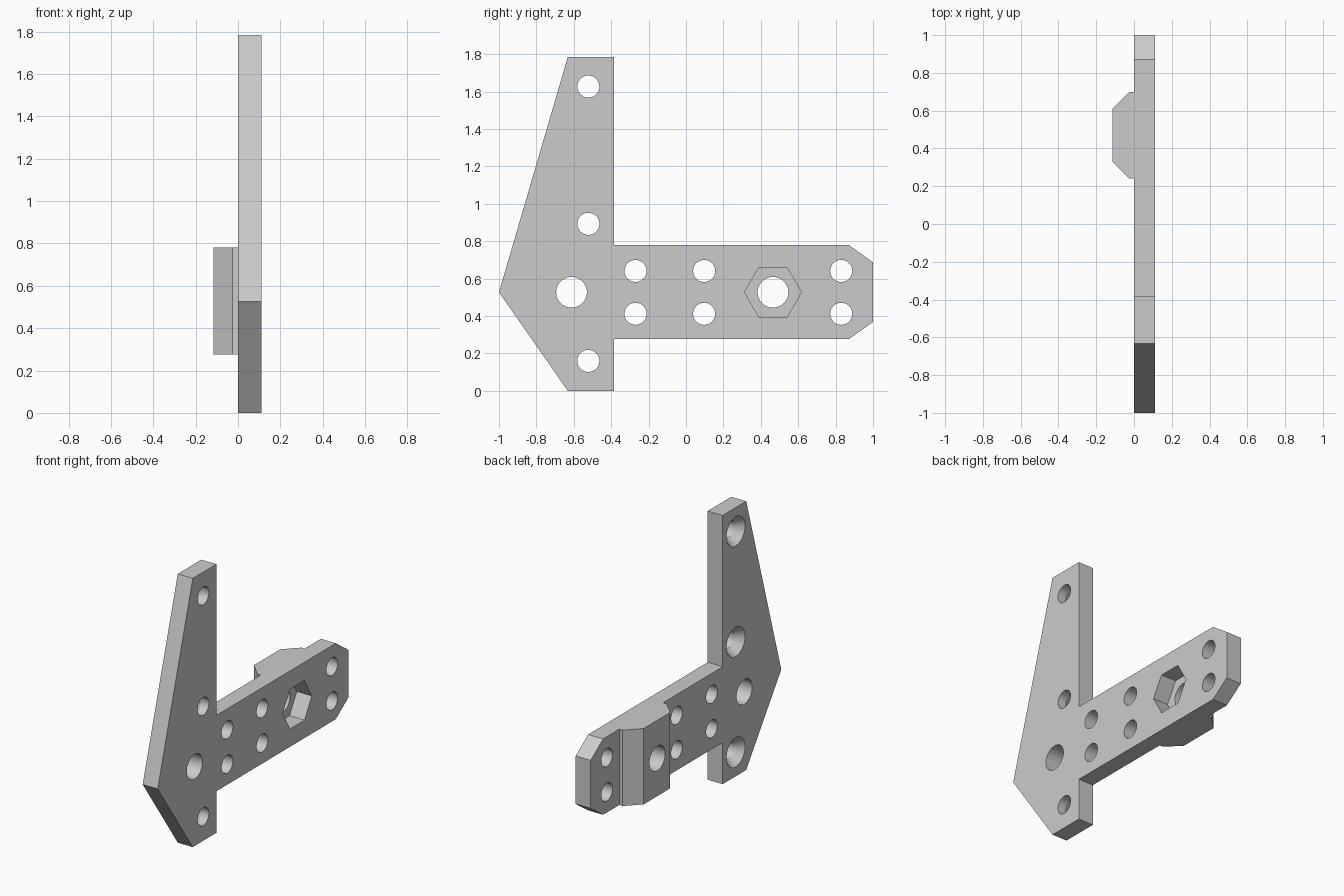
import bpy, bmesh, math
from mathutils import Matrix, Vector

if "Cube" in bpy.data.objects:
    bpy.data.objects.remove(bpy.data.objects["Cube"])


def prism(name, pts, vec):
    """Solid made by sweeping a planar outline along vec."""
    bm = bmesh.new()
    face = bm.faces.new([bm.verts.new(p) for p in pts])
    ext = bmesh.ops.extrude_face_region(bm, geom=[face])["geom"]
    bmesh.ops.translate(bm, vec=Vector(vec),
                        verts=[v for v in ext if isinstance(v, bmesh.types.BMVert)])
    bmesh.ops.recalc_face_normals(bm, faces=bm.faces)
    me = bpy.data.meshes.new(name)
    bm.to_mesh(me)
    bm.free()
    ob = bpy.data.objects.new(name, me)
    bpy.context.collection.objects.link(ob)
    return ob


def cutter(name, y, z, x0, x1, r0, r1=None, sides=48):
    """Cylinder or cone along x, radius r0 at x0 and r1 at x1."""
    bm = bmesh.new()
    place = Matrix.Translation(((x0 + x1) / 2, y, z)) @ Matrix.Rotation(math.pi / 2, 4, 'Y')
    bmesh.ops.create_cone(bm, cap_ends=True, segments=sides, radius1=r0,
                          radius2=r0 if r1 is None else r1, depth=x1 - x0, matrix=place)
    me = bpy.data.meshes.new(name)
    bm.to_mesh(me)
    bm.free()
    ob = bpy.data.objects.new(name, me)
    bpy.context.collection.objects.link(ob)
    ob.hide_render = True
    return ob


def boolean(target, other, op):
    """Apply a boolean and remove the helper."""
    mod = target.modifiers.new(op, 'BOOLEAN')
    mod.operation, mod.object, mod.solver = op, other, 'EXACT'
    bpy.context.view_layer.objects.active = target
    bpy.ops.object.modifier_apply(modifier=mod.name)
    bpy.data.objects.remove(other)


T, MID = 0.11, 0.527          # plate thickness, arm centre height
LOW, HIGH = 0.276, 0.78       # arm bottom and top

# Flat T-shaped plate
outline = [(-0.632, 0), (-0.385, 0), (-0.385, LOW), (0.87, LOW), (1, 0.368), (1, 0.687),
           (0.87, HIGH), (-0.385, HIGH), (-0.385, 1.785), (-0.632, 1.785), (-1, MID)]
plate = prism("bracket_plate", [(0, y, z) for y, z in outline], (T, 0, 0))

# Raised nut boss on the back, its root sunk into the plate
boss = [(0.05, 0.24), (-0.025, 0.24), (-0.115, 0.33), (-0.115, 0.608),
        (-0.025, 0.70), (0.05, 0.70)]
boolean(plate, prism("nut_boss", [(x, y, LOW) for x, y in boss], (0, 0, HIGH - LOW)), 'UNION')

# Small screw holes in the arm
for y in (-0.27, 0.097, 0.83):
    for z in (0.412, 0.641):
        boolean(plate, cutter("arm_hole", y, z, -0.2, 0.2, 0.059), 'DIFFERENCE')

# Countersunk screw holes in the upright
for z in (0.16, 0.893, 1.627):
    boolean(plate, cutter("upright_hole", -0.522, z, -0.2, 0.2, 0.059), 'DIFFERENCE')
    boolean(plate, cutter("countersink", -0.522, z, -0.01, 0.055, 0.104, 0.059), 'DIFFERENCE')

# Large pivot and bolt holes
for y in (-0.612, 0.465):
    boolean(plate, cutter("large_hole", y, MID, -0.2, 0.2, 0.082), 'DIFFERENCE')

# Hexagonal nut pocket, open on the plate face
boolean(plate, cutter("nut_pocket", 0.465, MID, 0.0, 0.2, 0.152, sides=6), 'DIFFERENCE')

# Smooth the hole walls, keep the flat faces sharp
bpy.ops.object.select_all(action='DESELECT')
plate.select_set(True)
bpy.context.view_layer.objects.active = plate
bpy.ops.object.shade_smooth_by_angle(angle=math.radians(20))
